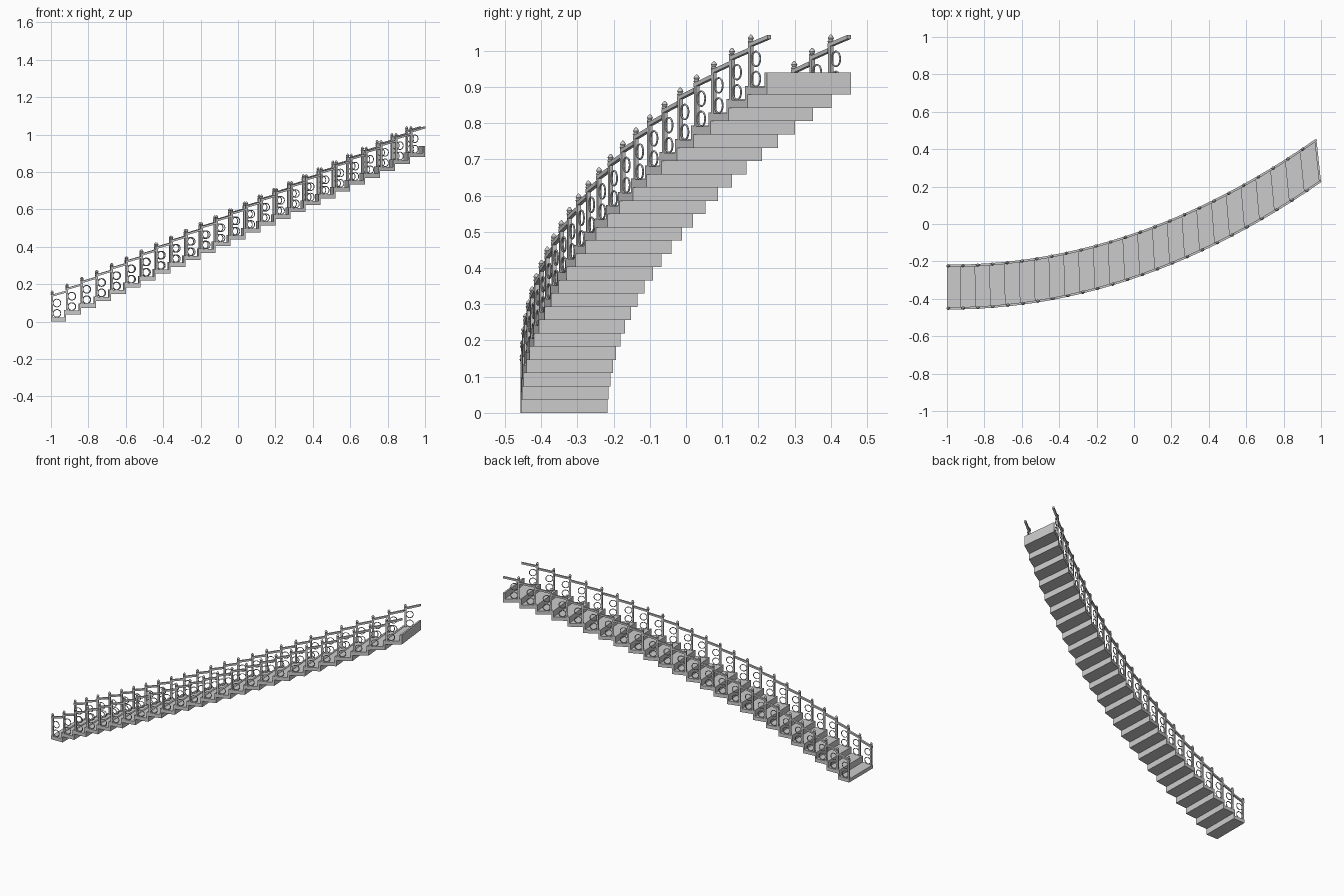
import bpy, bmesh, math
from mathutils import Vector, Matrix

if "Cube" in bpy.data.objects:
    bpy.data.objects.remove(bpy.data.objects["Cube"])

N = 25                      # steps
RISE = 0.0366
TREAD, STEP_H = 0.022, 0.061
RISER_T = 0.01 / 2.0        # riser thickness as a fraction of the run
INSET = 0.006


def edge(side, t, z=0.0, inset=0.0):
    """Point on the outer (0) or inner (1) edge of the curved flight."""
    k = t ** 2.04
    o = Vector((-1 + 2 * t, -0.457 + 0.681 * k, z))
    i = Vector((-1 + 1.975 * t, -0.218 + 0.674 * k, z))
    d = (i - o).normalized() * inset
    return o + d if side == 0 else i - d


def make_object(name, bm):
    bmesh.ops.recalc_face_normals(bm, faces=bm.faces)
    me = bpy.data.meshes.new(name)
    bm.to_mesh(me)
    bm.free()
    ob = bpy.data.objects.new(name, me)
    bpy.context.collection.objects.link(ob)
    return ob


def place(name, mesh, loc, angle):
    ob = bpy.data.objects.new(name, mesh)
    bpy.context.collection.objects.link(ob)
    ob.location = loc
    ob.rotation_euler = (0, 0, angle)


def prism(bm, a, b):
    """Solid between two matching outlines."""
    va = [bm.verts.new(p) for p in a]
    vb = [bm.verts.new(p) for p in b]
    n = len(a)
    bm.faces.new(va)
    bm.faces.new(vb[::-1])
    for j in range(n):
        bm.faces.new((va[j], vb[j], vb[(j + 1) % n], va[(j + 1) % n]))


# Steps: L-shaped tread with a riser at the far end
for k in range(N):
    t0, t1, z = k / N, (k + 1) / N, k * RISE
    prof = [(t0, z), (t1, z), (t1, z + STEP_H), (t1 - RISER_T, z + STEP_H),
            (t1 - RISER_T, z + TREAD), (t0, z + TREAD)]
    bm = bmesh.new()
    prism(bm, [edge(0, t, h) for t, h in prof], [edge(1, t, h) for t, h in prof])
    make_object("step", bm)

# Post: square shaft with a turned finial, base at the origin
bm = bmesh.new()
bmesh.ops.create_cube(bm, size=1, matrix=Matrix.Translation((0, 0, 0.06)) @
                      Matrix.Diagonal((0.011, 0.011, 0.124, 1)))
profile = [(0.006, 0.120), (0.009, 0.125), (0.006, 0.129), (0.0085, 0.134),
           (0.006, 0.139), (0.0015, 0.144)]
rings = [[bm.verts.new((r * math.cos(a * math.tau / 12), r * math.sin(a * math.tau / 12), z))
          for a in range(12)] for r, z in profile]
for lo, hi in zip(rings, rings[1:]):
    for a in range(12):
        bm.faces.new((lo[a], lo[(a + 1) % 12], hi[(a + 1) % 12], hi[a]))
bm.faces.new(rings[0][::-1])
bm.faces.new(rings[-1])
post = make_object("post", bm)

# Ring: thin upright torus
bpy.ops.mesh.primitive_torus_add(major_segments=24, minor_segments=6,
                                 major_radius=0.0205, minor_radius=0.0025)
ring = bpy.context.object
ring.name = "baluster_ring"
ring.data.transform(Matrix.Rotation(math.pi / 2, 4, 'X'))
ring.data.shade_smooth()

# Repeat posts, ring pairs and handrail pieces along both edges
for side in (0, 1):
    rail = bmesh.new()
    for k in range(N):
        z = k * RISE
        a = edge(side, k / N, z, INSET)
        b = edge(side, (k + 1) / N, z, INSET)
        d = (b - a).normalized()
        ang = math.atan2(d.y, d.x)
        place("post", post.data, a + d * 0.0065 + Vector((0, 0, TREAD)), ang)
        for h in (0.0435, 0.099):
            place("baluster_ring", ring.data, a + d * 0.032 + Vector((0, 0, h)), ang)
        # handrail piece
        w = Vector((-d.y, d.x, 0)) * 0.006
        sections = []
        for p, h in ((a, 0.137), (b, 0.160)):
            lo, hi = Vector((0, 0, h - 0.006)), Vector((0, 0, h + 0.005))
            sections.append([p - w + lo, p + w + lo, p + w + hi, p - w + hi])
        prism(rail, *sections)
    make_object(("outer" if side == 0 else "inner") + "_handrail", rail)

# Remove the template parts
bpy.data.objects.remove(post)
bpy.data.objects.remove(ring)
